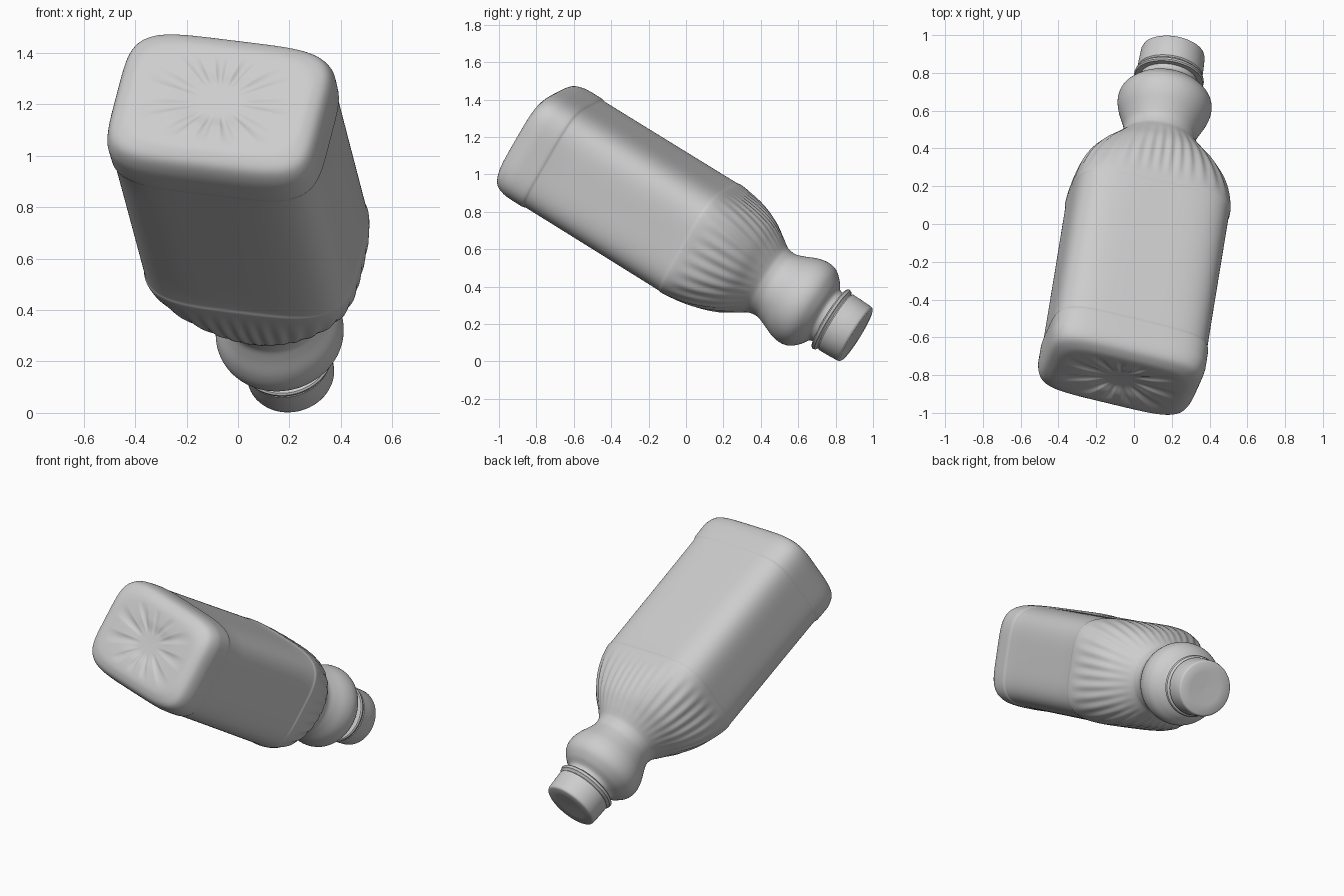
import bpy, bmesh, math
from mathutils import Vector, Matrix

if "Cube" in bpy.data.objects:
    bpy.data.objects.remove(bpy.data.objects["Cube"])

# Single plain plastic colour
plastic = bpy.data.materials.new("light_grey_plastic")
plastic.diffuse_color = (0.61, 0.61, 0.61, 1)
plastic.use_nodes = True
plastic.node_tree.nodes["Principled BSDF"].inputs["Base Color"].default_value = plastic.diffuse_color

# Bottle frame: origin at the cap end, local z runs from the cap to the base
axis = Vector((0.164, 1.0, -0.619)).normalized()
up = Vector((0, 0, 1))
e2 = (up - axis * up.dot(axis)).normalized()
e1 = e2.cross(-axis)
roll = math.radians(8)
side = e1 * math.cos(roll) - e2 * math.sin(roll)
top = e2 * math.cos(roll) + e1 * math.sin(roll)
frame = Matrix((side, top, -axis)).transposed().to_4x4()
frame.translation = Vector((0.208, 0.912, 0.141))


def smooth_sections(keys, steps):
    """Cubic interpolation through the key sections, slopes limited."""
    out = []
    for i in range(len(keys) - 1):
        p = [keys[max(0, min(len(keys) - 1, i + k))] for k in (-1, 0, 1, 2)]
        for j in range(steps):
            t = j / steps
            row = []
            for a, b, c, d in zip(*p):
                m0, m1 = (c - a) / 2, (d - b) / 2
                lim = 2 * abs(c - b)
                m0 = max(-lim, min(lim, m0))
                m1 = max(-lim, min(lim, m1))
                row.append((2*t**3 - 3*t*t + 1) * b + (t**3 - 2*t*t + t) * m0
                           + (3*t*t - 2*t**3) * c + (t**3 - t*t) * m1)
            out.append(tuple(row))
    out.append(keys[-1])
    return out


def loft(name, sections, segs, detail=None):
    """Skin super-ellipse rings (s, half width, half height, power)."""
    bm = bmesh.new()
    rings = []
    for s, a, b, n in sections:
        ring = []
        for i in range(segs):
            t = 2 * math.pi * i / segs
            c, d = math.cos(t), math.sin(t)
            r = (abs(c / a) ** n + abs(d / b) ** n) ** (-1 / n)
            ds = 0
            if detail:
                k, ds = detail(s, a, t)
                r *= k
            ring.append(bm.verts.new((r * c, r * d, s + ds)))
        rings.append(ring)
    for r0, r1 in zip(rings, rings[1:]):
        for i in range(segs):
            j = (i + 1) % segs
            bm.faces.new((r0[i], r0[j], r1[j], r1[i]))
    bm.faces.new(rings[0][::-1])
    bm.faces.new(rings[-1])
    bmesh.ops.recalc_face_normals(bm, faces=bm.faces)
    me = bpy.data.meshes.new(name)
    bm.to_mesh(me)
    bm.free()
    me.materials.append(plastic)
    ob = bpy.data.objects.new(name, me)
    bpy.context.collection.objects.link(ob)
    me.transform(frame)
    bpy.ops.object.select_all(action='DESELECT')
    ob.select_set(True)
    bpy.context.view_layer.objects.active = ob
    bpy.ops.object.shade_smooth_by_angle(angle=math.radians(40))
    return ob


def body_detail(s, a, t):
    """Shoulder flutes and soft radial creases in the base."""
    k, ds = 1.0, 0.0
    if 0.58 < s < 0.96:
        env = math.sin(math.pi * (s - 0.58) / 0.38)
        k = 1 - 0.02 * env * math.cos(18 * t) ** 2
    if s > 2.03 and 0.08 < a < 0.32:
        env = math.sin(math.pi * (a - 0.08) / 0.24)
        ds = -0.008 * env * max(0, math.cos(11 * t))
    return k, ds


# Body: neck, round bulge, waist, fluted shoulder, label panel, base
body_keys = [
    (0.15, 0.15, 0.15, 2), (0.20, 0.155, 0.155, 2), (0.235, 0.20, 0.20, 2),
    (0.28, 0.238, 0.238, 2), (0.33, 0.250, 0.250, 2), (0.39, 0.240, 0.240, 2),
    (0.46, 0.211, 0.211, 2), (0.51, 0.195, 0.195, 2), (0.56, 0.203, 0.201, 2),
    (0.62, 0.252, 0.238, 2.1), (0.70, 0.330, 0.281, 2.3), (0.80, 0.387, 0.307, 2.8),
    (0.90, 0.416, 0.318, 3.4), (0.98, 0.424, 0.320, 3.9), (1.01, 0.419, 0.315, 4.1),
    (1.845, 0.418, 0.309, 4.5), (1.875, 0.425, 0.313, 4.6), (1.97, 0.425, 0.310, 4.8),
    (2.035, 0.406, 0.290, 4.8), (2.065, 0.37, 0.25, 4.4), (2.075, 0.32, 0.205, 3.8),
    (2.072, 0.20, 0.13, 3), (2.057, 0.09, 0.07, 2.4), (2.055, 0.015, 0.012, 2),
]
loft("bottle_body", smooth_sections(body_keys, 5), 288, body_detail)


# Screw cap and the tamper ring below it
def turned(name, profile):
    loft(name, [(s, r, r, 2) for s, r in profile], 96)


turned("screw_cap", [(0.004, 0.01), (0.0, 0.10), (0.0, 0.158), (0.005, 0.166), (0.016, 0.170),
                     (0.08, 0.173), (0.130, 0.174), (0.137, 0.168), (0.137, 0.10)])
turned("tamper_ring", [(0.134, 0.10), (0.134, 0.166), (0.143, 0.170), (0.150, 0.182),
                       (0.164, 0.186), (0.171, 0.180), (0.171, 0.12)])
